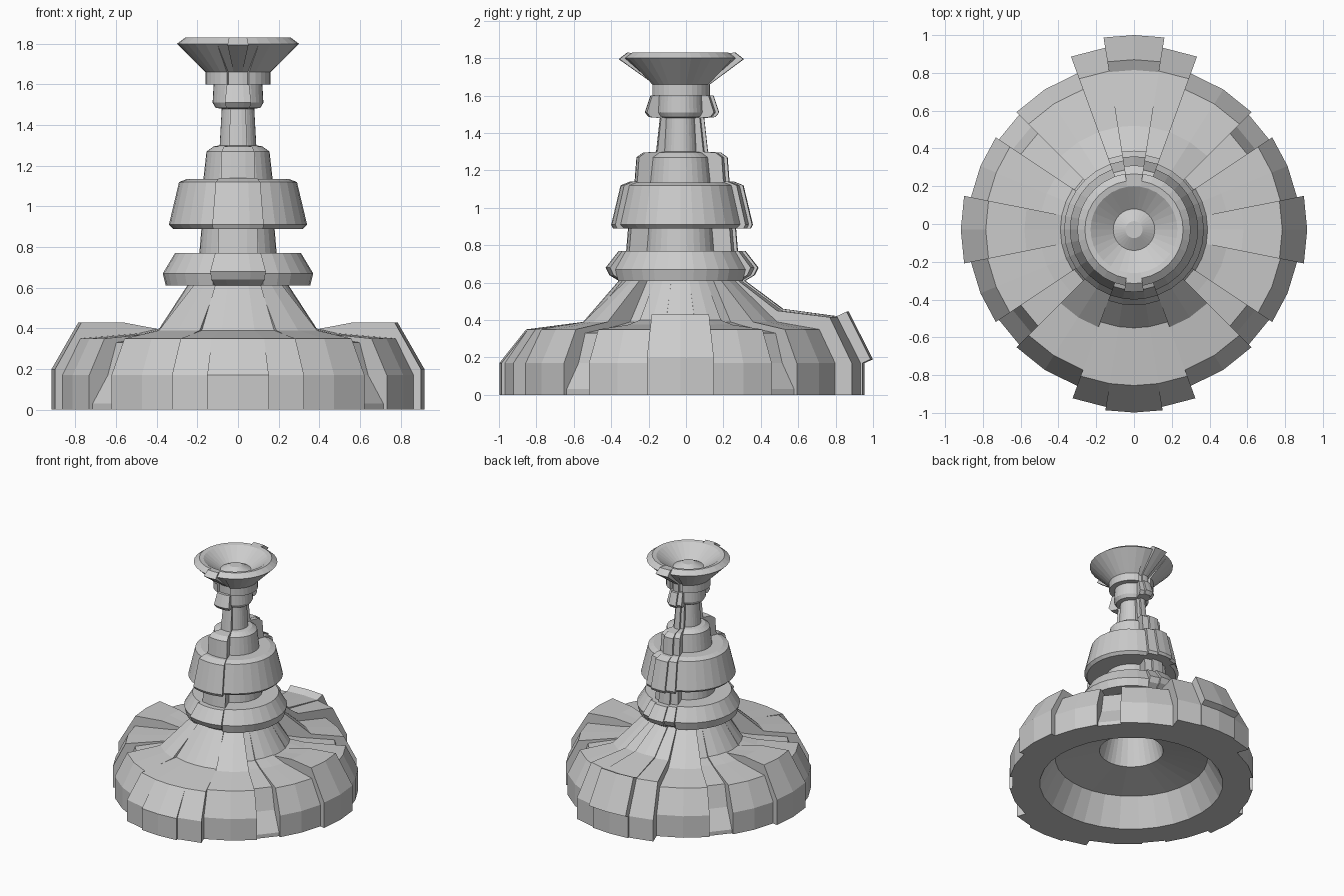
import bpy, bmesh, math

if "Cube" in bpy.data.objects:
    bpy.data.objects.remove(bpy.data.objects["Cube"])

AXIS_Y = -0.03  # the turning axis sits slightly forward of the centre


def wedge(name, profile, a0, a1, steps):
    """Closed slice of a lathe between two angles (degrees from +x)."""
    bm = bmesh.new()
    cols = []
    for i in range(steps + 1):
        a = math.radians(a0 + (a1 - a0) * i / steps)
        cols.append([bm.verts.new((r * math.cos(a), r * math.sin(a) + AXIS_Y, z))
                     for r, z in profile])
    n = len(profile)
    for c, d in zip(cols, cols[1:]):
        for j in range(n - 1):
            bm.faces.new((c[j], d[j], d[j + 1], c[j + 1]))
    bm.faces.new(cols[0])
    bm.faces.new(cols[-1][::-1])
    bmesh.ops.remove_doubles(bm, verts=bm.verts, dist=1e-5)
    bmesh.ops.recalc_face_normals(bm, faces=bm.faces)
    me = bpy.data.meshes.new(name)
    bm.to_mesh(me)
    bm.free()
    bpy.context.collection.objects.link(bpy.data.objects.new(name, me))


def both_sides(name, profile, a0, a1, steps):
    wedge(name + "_right", profile, a0, a1, steps)
    wedge(name + "_left", profile, 180 - a1, 180 - a0, steps)


def widen(profile, d):
    return [(r + d, z) for r, z in profile]


# hollow underside, shared by every slice
under = [(0, .6), (.14, .6), (.23, .27), (.55, .21), (.66, 0)]

# foot profiles
foot_plain = [(.88, 0), (.88, .17), (.79, .35), (.50, .375), (.39, .40)]
foot_corner = [(.88, 0), (.88, .17), (.79, .35), (.55, .39)]
foot_side = [(.917, 0), (.917, .2), (.785, .43), (.58, .43), (.39, .395)]
foot_notch = [(.86, 0), (.86, .03), (.77, .17), (.72, .33), (.47, .37), (.38, .39)]
foot_front = [(.968, 0), (.968, .17), (.825, .35), (.52, .39)]
foot_wing = [(.95, 0), (.95, .17), (.825, .35), (.52, .39)]
foot_back = [(.975, 0), (.975, .17), (.85, .415), (.55, .45)]
foot_back_block = [(.985, 0), (.985, .17), (1.03, .19), (.90, .445), (.845, .42), (.55, .46)]

# stem profiles: plain slices and the raised front and back spines
stem = [(.25, .61), (.355, .61), (.37, .67), (.31, .77), (.19, .77), (.18, .89),
        (.32, .89), (.34, .91), (.29, 1.12), (.25, 1.135), (.17, 1.135), (.155, 1.27),
        (.12, 1.295), (.09, 1.3), (.08, 1.48), (.11, 1.485), (.125, 1.51), (.12, 1.6),
        (.16, 1.6), (.16, 1.66)]
spine = [(.33, .61), (.38, .64), (.40, .68), (.33, .77), (.29, .77), (.28, .89),
         (.36, .89), (.37, .91), (.32, 1.12), (.27, 1.14), (.245, 1.14), (.235, 1.27),
         (.20, 1.295), (.13, 1.3), (.11, 1.48), (.17, 1.485), (.19, 1.51), (.16, 1.6),
         (.14, 1.6), (.14, 1.66)]

# cup with a sunken bowl and small centre bump
bowl = [(.23, 1.825), (.11, 1.74), (.045, 1.775), (0, 1.775)]
cup = [(.30, 1.8), (.26, 1.83)] + bowl
cup_spine = [(.33, 1.795), (.285, 1.83)] + bowl
cup_back = [(.34, 1.795), (.295, 1.83)] + bowl

plain = under + foot_plain + stem + cup
corner = under + foot_corner + [(.31, .61)] + stem[1:] + cup

# side buttresses
both_sides("side_buttress", under + foot_side + stem + cup, -11.25, 11.25, 2)

# plain panels and diagonal notches, front and back
for end, s in (("back", 1), ("front", -1)):
    for part, prof, a, b, n in (
            ("side_panel", plain, 11.25, 33.75, 2),
            ("notch", under + foot_notch + stem + cup, 33.75, 45, 1),
            ("corner_panel", corner, 45, 70, 2)):
        lo, hi = sorted((a * s, b * s))
        both_sides(f"{end}_{part}", prof, lo, hi, n)

# front spine: wide slices with the plain cup, narrow middle with the raised cup
both_sides("front_spine_wing", under + foot_wing + spine + cup, -81, -70, 1)
wedge("front_spine", under + foot_front + spine + cup_spine, -99, -81, 2)

# back spine with the raised block on its foot
both_sides("back_spine_wing", under + foot_back + spine + cup, 70, 81, 1)
wedge("back_spine", under + foot_back_block + widen(spine, .018) + cup_back, 81, 99, 2)
